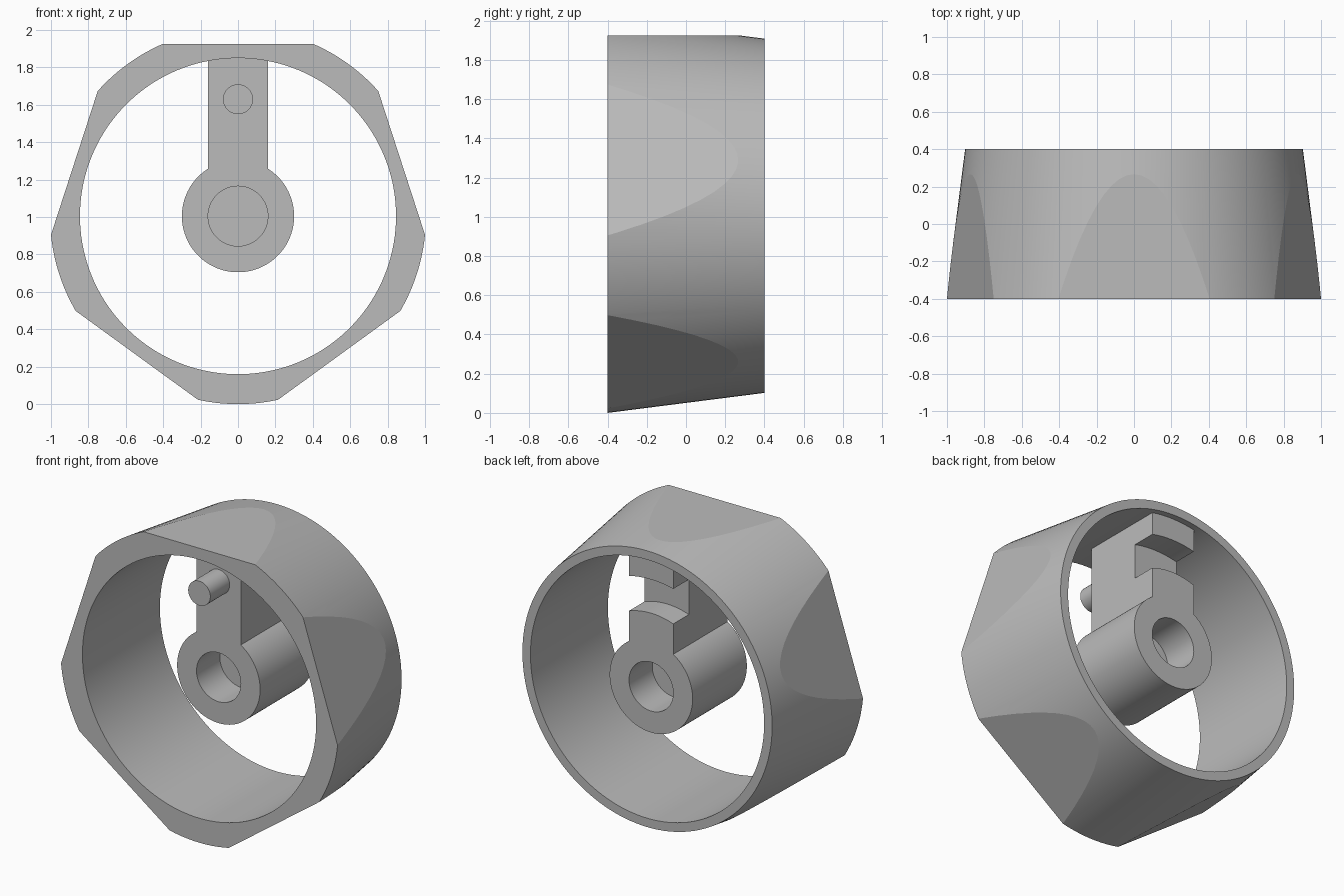
import bpy, bmesh, math
from mathutils import Vector

old = bpy.data.objects.get("Cube")
if old:
    bpy.data.objects.remove(old, do_unlink=True)

CENTRE = Vector((0, 0, 1.005))
FRONT, BACK = -0.4, 0.4
BORE = 0.845

grey = bpy.data.materials.new("plain grey")
grey.use_nodes = True
grey.diffuse_color = (0.5, 0.5, 0.5, 1)
grey.node_tree.nodes["Principled BSDF"].inputs["Base Color"].default_value = (0.5, 0.5, 0.5, 1)


def finish(bm, name):
    bmesh.ops.recalc_face_normals(bm, faces=bm.faces)
    mesh = bpy.data.meshes.new(name)
    bm.to_mesh(mesh)
    bm.free()
    mesh.materials.append(grey)
    obj = bpy.data.objects.new(name, mesh)
    bpy.context.collection.objects.link(obj)
    bpy.ops.object.select_all(action="DESELECT")
    obj.select_set(True)
    bpy.context.view_layer.objects.active = obj
    bpy.ops.object.shade_smooth_by_angle(angle=math.radians(5))
    return obj


def lathe(profile, height=0.0, closed=False, steps=144):
    """Spin (radius, y) points around a y axis, raised by height above the centre."""
    bm = bmesh.new()
    axis = CENTRE + Vector((0, 0, height))
    verts = [bm.verts.new(axis + Vector((r, y, 0))) for r, y in profile]
    edges = [bm.edges.new(pair) for pair in zip(verts, verts[1:])]
    if closed:
        edges.append(bm.edges.new((verts[-1], verts[0])))
    bmesh.ops.spin(bm, geom=verts + edges, cent=axis, axis=(0, 1, 0),
                   angle=math.tau, steps=steps)
    bmesh.ops.remove_doubles(bm, verts=bm.verts, dist=1e-5)
    return bm


# Tapered ring with five flats cut into its wide front end
bm = lathe([(BORE, FRONT), (1.005, FRONT), (0.903, BACK), (BORE, BACK)], closed=True)
for i in range(5):
    a = math.radians(90 + 72 * i)
    normal = Vector((math.cos(a), 0, math.sin(a)))
    cut = bmesh.ops.bisect_plane(bm, geom=bm.verts[:] + bm.edges[:] + bm.faces[:],
                                 dist=1e-5, plane_co=CENTRE + normal * 0.92,
                                 plane_no=normal, clear_outer=True)
    rim = [e for e in cut["geom_cut"]
           if isinstance(e, bmesh.types.BMEdge) and e.is_boundary]
    bmesh.ops.contextual_create(bm, geom=rim)
finish(bm, "faceted_ring")

# Hub, bored from both ends with a web left in the middle
HUB_FRONT, HUB_BACK = -0.2, 0.36
finish(lathe([(0, 0.04), (0.16, 0.04), (0.16, HUB_FRONT), (0.3, HUB_FRONT),
              (0.3, HUB_BACK), (0.16, HUB_BACK), (0.16, 0.12), (0, 0.12)], steps=96), "hub")

# Pin standing on the front of the arm
finish(lathe([(0, FRONT), (0.08, FRONT), (0.08, HUB_FRONT), (0, HUB_FRONT)],
             height=0.625, steps=96), "pin")

# Arm from hub to ring, with a curved slot across its back
radii = [0.3, 0.48, 0.7, 0.85]
columns = 16
bm = bmesh.new()
rows = []
for r in radii:
    xs = [0.16 * (2 * i / columns - 1) for i in range(columns + 1)]
    rows.append([bm.verts.new(CENTRE + Vector((x, HUB_FRONT, math.sqrt(r * r - x * x))))
                 for x in xs])
for low, high in zip(rows, rows[1:]):
    for i in range(columns):
        bm.faces.new((low[i], low[i + 1], high[i + 1], high[i]))


def extrude_back(faces, distance):
    new = bmesh.ops.extrude_face_region(bm, geom=faces)["geom"]
    bmesh.ops.translate(bm, vec=(0, distance, 0),
                        verts=[v for v in new if isinstance(v, bmesh.types.BMVert)])
    return [f for f in new if isinstance(f, bmesh.types.BMFace)]


def in_slot(face):
    c = face.calc_center_median() - CENTRE
    return 0.48 < math.hypot(c.x, c.z) < 0.7


back = extrude_back(bm.faces[:], 0.4)
extrude_back([f for f in back if not in_slot(f)], 0.16)
finish(bm, "arm")
